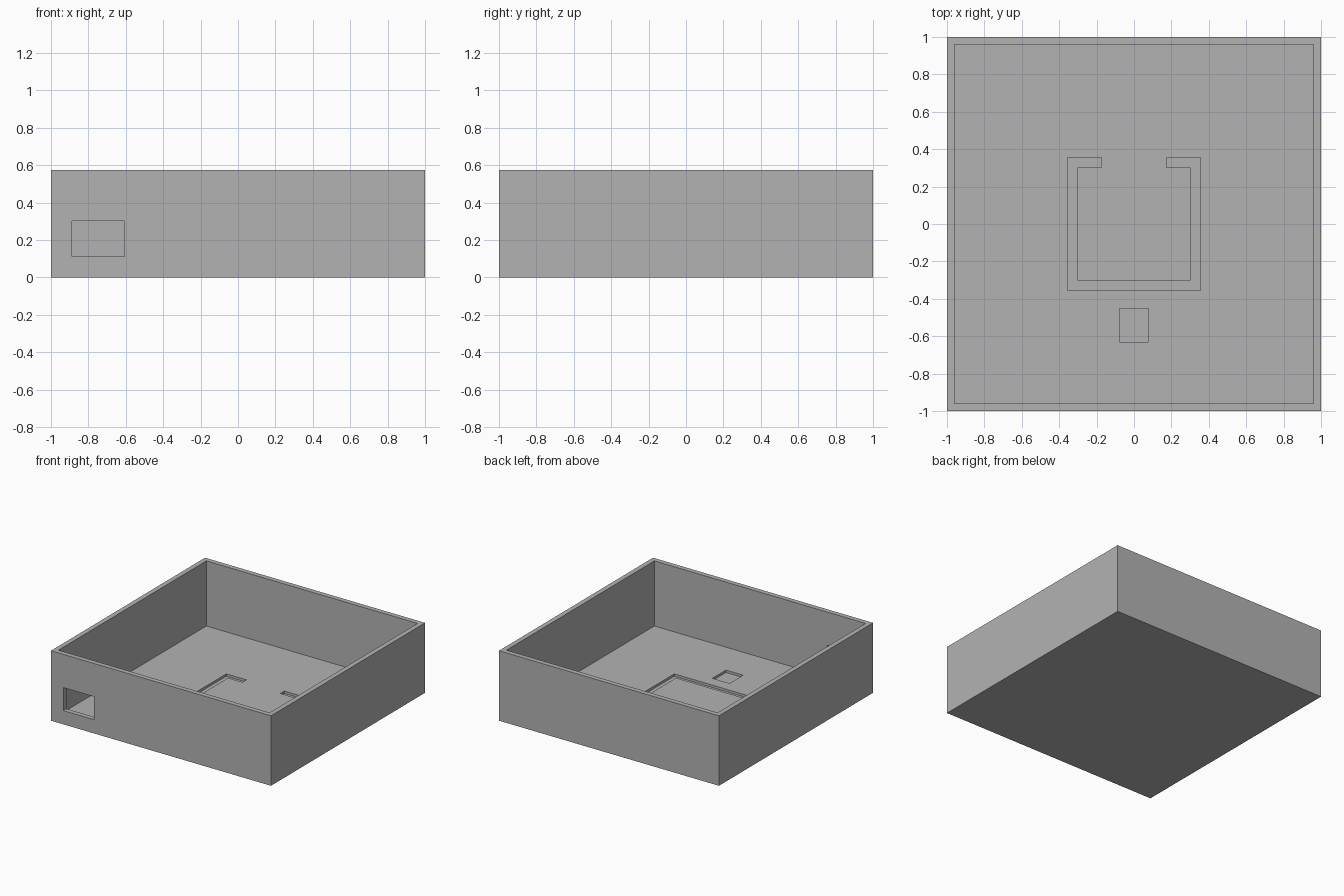
import bpy
import bmesh

cube = bpy.data.objects.get("Cube")
if cube:
    bpy.data.objects.remove(cube, do_unlink=True)

HEIGHT, WALL, FLOOR, RECESS = 0.575, 0.04, 0.04, 0.02

grey = bpy.data.materials.new("light_grey")
grey.use_nodes = True
colour = (0.45, 0.45, 0.45, 1)
grey.diffuse_color = colour
grey.node_tree.nodes["Principled BSDF"].inputs["Base Color"].default_value = colour


def prism(name, outline, z0, z1):
    """Extrude a flat outline from z0 up to z1."""
    bm = bmesh.new()
    face = bm.faces.new([bm.verts.new((x, y, z0)) for x, y in outline])
    top = bmesh.ops.extrude_face_region(bm, geom=[face])["geom"]
    verts = [v for v in top if isinstance(v, bmesh.types.BMVert)]
    bmesh.ops.translate(bm, verts=verts, vec=(0, 0, z1 - z0))
    bmesh.ops.recalc_face_normals(bm, faces=bm.faces)
    mesh = bpy.data.meshes.new(name)
    bm.to_mesh(mesh)
    bm.free()
    mesh.materials.append(grey)
    obj = bpy.data.objects.new(name, mesh)
    bpy.context.collection.objects.link(obj)
    return obj


def rect(x0, x1, y0, y1):
    return [(x0, y0), (x1, y0), (x1, y1), (x0, y1)]


def cut(target, cutter):
    """Subtract the cutter for good and remove it."""
    cutter.hide_render = True
    mod = target.modifiers.new(cutter.name, "BOOLEAN")
    mod.operation = "DIFFERENCE"
    mod.solver = "EXACT"
    mod.object = cutter
    bpy.context.view_layer.objects.active = target
    bpy.ops.object.modifier_apply(modifier=mod.name)
    bpy.data.objects.remove(cutter, do_unlink=True)


# Open tray
tray = prism("open_tray", rect(-1, 1, -1, 1), 0, HEIGHT)
inner = 1 - WALL
cut(tray, prism("cavity", rect(-inner, inner, -inner, inner), FLOOR, HEIGHT + 0.1))

# Port through the front wall
cut(tray, prism("front_port", rect(-0.888, -0.608, -1.1, -0.9), 0.113, 0.302))

# Channel in the floor, open at the back between two hooked ends
out, ins, hook = 0.355, 0.303, 0.173
half = [(out, -out), (out, out), (hook, out), (hook, ins), (ins, ins), (ins, -ins)]
channel = half + [(-x, y) for x, y in reversed(half)]
cut(tray, prism("floor_channel", channel, FLOOR - RECESS, FLOOR + 0.1))

# Small square pocket in front of the channel
cut(tray, prism("floor_pocket", rect(-0.078, 0.078, -0.63, -0.453),
                FLOOR - RECESS, FLOOR + 0.1))
